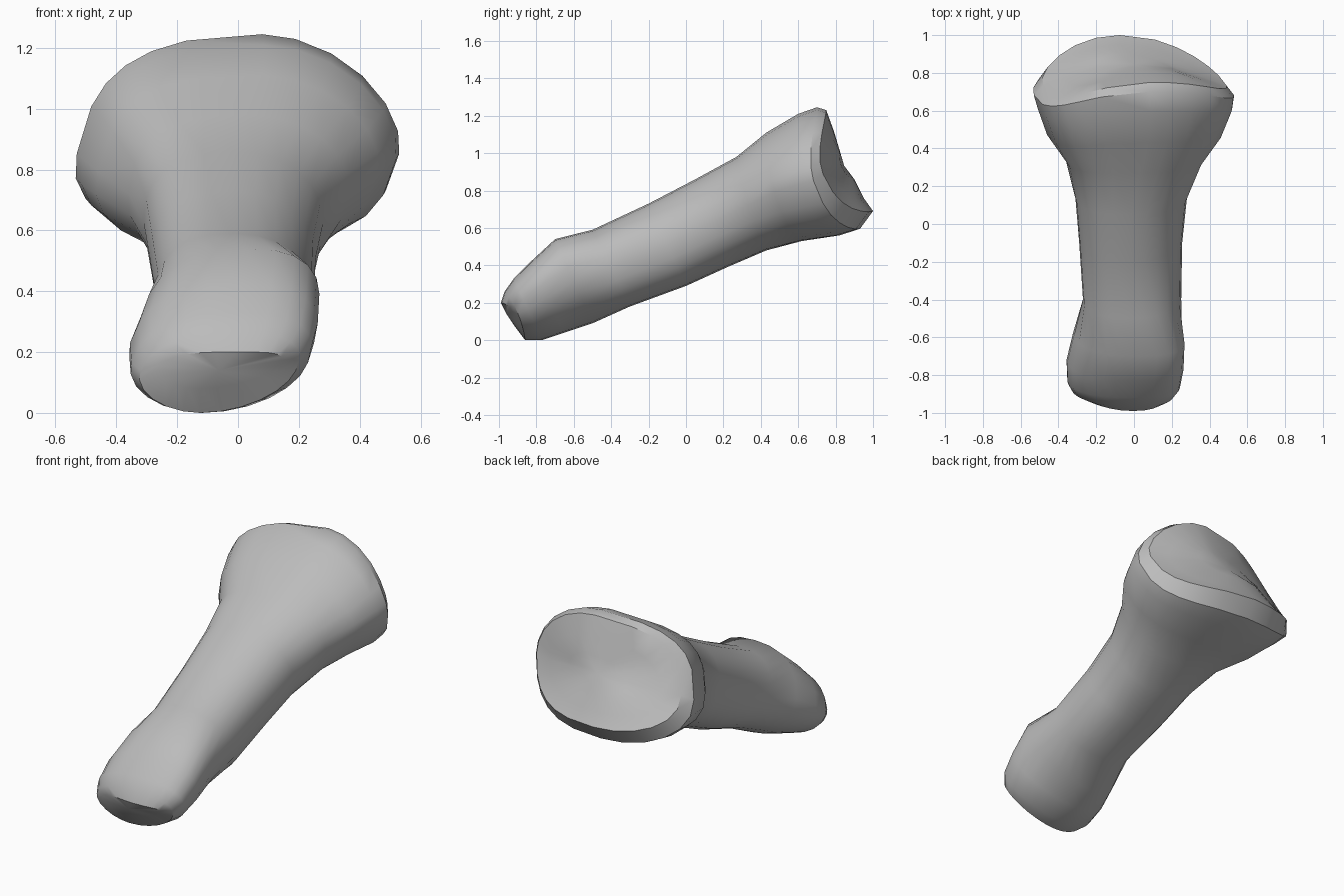
import bpy, bmesh, math
from mathutils import Vector

cube = bpy.data.objects.get("Cube")
if cube:
    bpy.data.objects.remove(cube, do_unlink=True)

SIDES = 24
AXIS = Vector((0, 0.89, 0.45))

mat = bpy.data.materials.new("bone grey")
mat.use_nodes = True
colour = (0.5, 0.5, 0.5, 1)
mat.diffuse_color = colour
mat.node_tree.nodes["Principled BSDF"].inputs["Base Color"].default_value = colour

# Roundness of the four corners (low is square): upper -x, upper +x,
# lower -x, lower +x, then how far the top leans towards +x
TIP = (0.8, 0.8, 1.1, 1.0, 0.06)
SHAFT = (0.8, 0.95, 0.9, 0.85, 0.0)
NECK = (0.7, 1.0, 0.95, 0.8, 0.03)
HEAD = (0.56, 1.15, 0.98, 0.72, 0.08)

# Cross-sections from the rounded tip to the hollow joint:
# shape | upper y, z | lower y, z | x from, to | how far the sides sweep back
SECTIONS = [
    (TIP, -0.99, 0.20, -0.92, 0.08, -0.26, 0.13, 0.03),
    (TIP, -0.97, 0.26, -0.86, 0.00, -0.32, 0.19, 0.02),
    (TIP, -0.92, 0.33, -0.77, 0.00, -0.35, 0.23, 0),
    (TIP, -0.83, 0.42, -0.65, 0.04, -0.355, 0.25, 0),
    (TIP, -0.70, 0.54, -0.50, 0.09, -0.32, 0.255, 0),
    (SHAFT, -0.50, 0.59, -0.30, 0.18, -0.27, 0.25, 0),
    (SHAFT, -0.20, 0.73, 0.00, 0.29, -0.29, 0.255, 0),
    (SHAFT, 0.05, 0.86, 0.22, 0.39, -0.31, 0.28, 0),
    (NECK, 0.27, 0.98, 0.43, 0.48, -0.36, 0.36, -0.02),
    (HEAD, 0.43, 1.11, 0.62, 0.53, -0.46, 0.46, -0.06),
    (HEAD, 0.60, 1.21, 0.82, 0.56, -0.51, 0.52, -0.11),
    (HEAD, 0.70, 1.245, 0.93, 0.595, -0.53, 0.53, -0.15),
    (HEAD, 0.75, 1.23, 1.00, 0.69, -0.48, 0.49, -0.16),
    (HEAD, 0.79, 1.12, 0.95, 0.76, -0.37, 0.38, -0.11),
    (HEAD, 0.82, 1.02, 0.90, 0.86, -0.18, 0.19, -0.03),
]


def rounded(v, power):
    return math.copysign(abs(v) ** power, v)


def add_ring(bm, section):
    shape, uy, uz, ly, lz, x0, x1, sweep = section
    mid = Vector(((x0 + x1) / 2, (uy + ly) / 2, (uz + lz) / 2))
    up = Vector((shape[4], (uy - ly) / 2, (uz - lz) / 2))
    ring = []
    for i in range(SIDES):
        a = math.tau * i / SIDES
        c, s = math.cos(a), math.sin(a)
        power = shape[(2 if s < 0 else 0) + (1 if c > 0 else 0)]
        c, s = rounded(c, power), rounded(s, power)
        side = Vector(((x1 - x0) / 2 * c, 0, 0))
        ring.append(bm.verts.new(mid + side + up * s + AXIS * sweep * c * c))
    return ring


# Bone: one closed skin through all the sections
bm = bmesh.new()
rings = [add_ring(bm, s) for s in SECTIONS]
for a, b in zip(rings, rings[1:]):
    for i in range(SIDES):
        j = (i + 1) % SIDES
        bm.faces.new((a[i], a[j], b[j], b[i]))

# Close both ends around a centre point
for ring, push in ((rings[0], -0.02), (rings[-1], 0.0)):
    centre = sum((v.co for v in ring), Vector()) / SIDES + AXIS * push
    tip = bm.verts.new(centre)
    for i in range(SIDES):
        bm.faces.new((ring[i], ring[(i + 1) % SIDES], tip))
bmesh.ops.recalc_face_normals(bm, faces=bm.faces)

mesh = bpy.data.meshes.new("bone")
bm.to_mesh(mesh)
bm.free()
mesh.materials.append(mat)
bone = bpy.data.objects.new("bone", mesh)
bpy.context.collection.objects.link(bone)
bpy.context.view_layer.objects.active = bone
bone.select_set(True)
bpy.ops.object.shade_smooth_by_angle(angle=math.radians(35))
